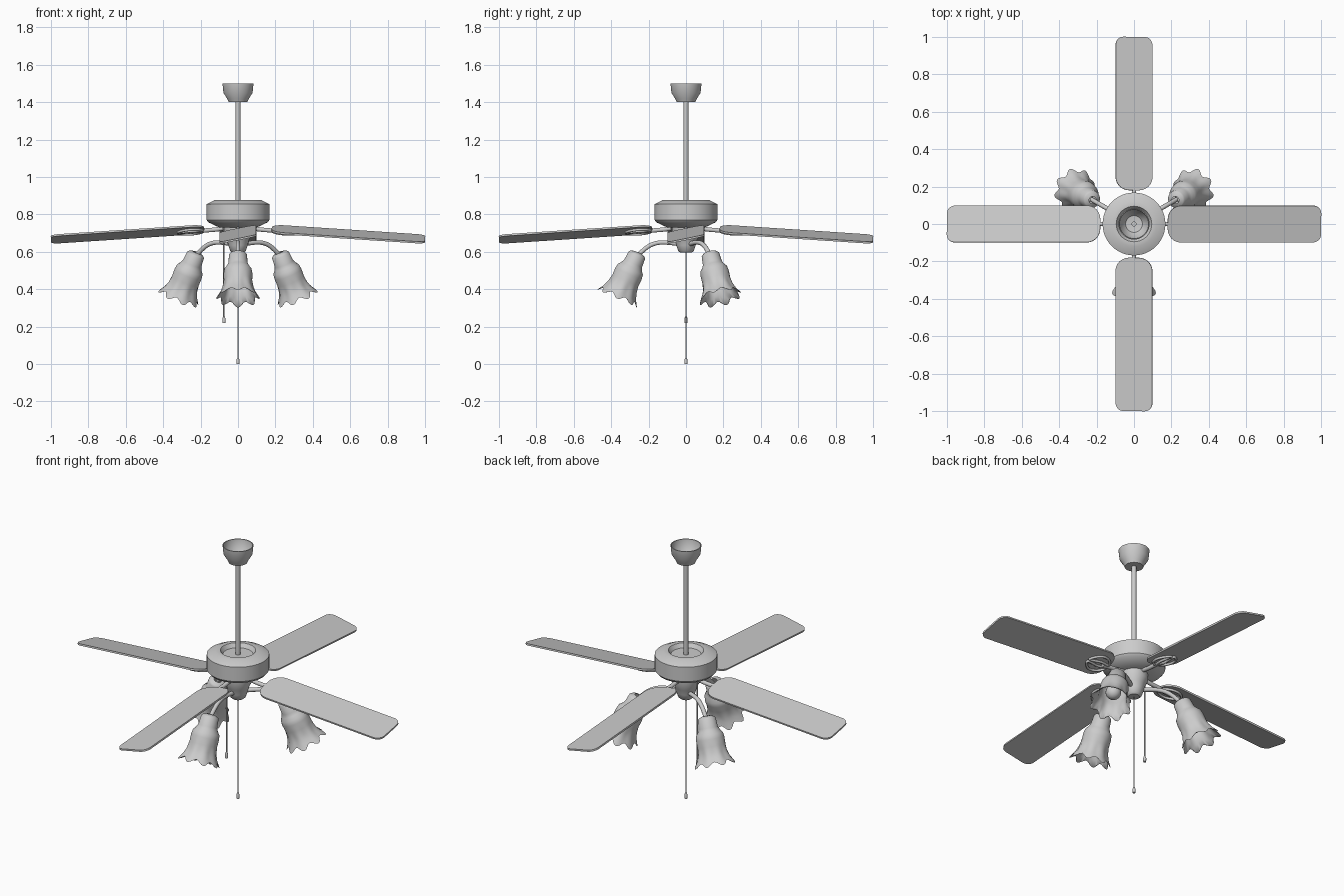
import bpy, bmesh
from math import sin, cos, pi, radians
from mathutils import Matrix, Vector

cube = bpy.data.objects.get("Cube")
if cube:
    bpy.data.objects.remove(cube, do_unlink=True)

# One plain grey for everything
grey = bpy.data.materials.new("plain_grey")
grey.use_nodes = True
colour = (0.6, 0.6, 0.6, 1)
grey.diffuse_color = colour
for node in grey.node_tree.nodes:
    if node.type == 'BSDF_PRINCIPLED':
        node.inputs["Base Color"].default_value = colour


def activate(ob):
    bpy.ops.object.select_all(action='DESELECT')
    ob.select_set(True)
    bpy.context.view_layer.objects.active = ob


def finish(name, bm, matrix=Matrix(), angle=35):
    bmesh.ops.recalc_face_normals(bm, faces=bm.faces)
    me = bpy.data.meshes.new(name)
    bm.to_mesh(me)
    bm.free()
    me.materials.append(grey)
    ob = bpy.data.objects.new(name, me)
    bpy.context.collection.objects.link(ob)
    ob.matrix_world = matrix
    activate(ob)
    bpy.ops.object.shade_smooth_by_angle(angle=radians(angle))
    return ob


def lathe(name, profile, matrix=Matrix(), sides=40, waves=0, flare=None, angle=35):
    """Turn (radius, height) points about z; flare(i) scallops ring i."""
    bm = bmesh.new()
    rings = []
    for i, (r, z) in enumerate(profile):
        amount = flare(i) if flare else 0
        ring = []
        for k in range(sides):
            t = 2 * pi * k / sides
            w = amount * cos(waves * t)
            ring.append(bm.verts.new(((r + w) * cos(t), (r + w) * sin(t), z - 1.3 * w)))
        rings.append(ring)
    for a, b in zip(rings, rings[1:]):
        for k in range(sides):
            n = (k + 1) % sides
            bm.faces.new((a[k], a[n], b[n], b[k]))
    bmesh.ops.remove_doubles(bm, verts=bm.verts, dist=0.00001)
    return finish(name, bm, matrix, angle)


def tube(name, points, radius, matrix=Matrix(), cyclic=False):
    cu = bpy.data.curves.new(name, 'CURVE')
    cu.dimensions = '3D'
    cu.bevel_depth = radius
    cu.bevel_resolution = 3
    cu.use_fill_caps = True
    sp = cu.splines.new('NURBS')
    sp.points.add(len(points) - 1)
    for p, co in zip(sp.points, points):
        p.co = (*co, 1)
    sp.order_u = 3
    sp.use_endpoint_u = not cyclic
    sp.use_cyclic_u = cyclic
    sp.resolution_u = 6
    cu.materials.append(grey)
    ob = bpy.data.objects.new(name, cu)
    bpy.context.collection.objects.link(ob)
    ob.matrix_world = matrix
    activate(ob)
    bpy.ops.object.convert(target='MESH')
    bpy.ops.object.shade_smooth_by_angle(angle=radians(40))


# Ceiling cup, open at the top, and hanging rod
lathe("ceiling_cup", [(0, 1.4), (0.05, 1.4), (0.056, 1.415), (0.078, 1.45), (0.083, 1.5),
                      (0.078, 1.5), (0.073, 1.452), (0.045, 1.418), (0, 1.412)])
lathe("hanging_rod", [(0, 0.85), (0.013, 0.85), (0.013, 1.43), (0, 1.43)], sides=20)

# Motor housing with a recessed top, and the hub below it
lathe("motor_housing", [(0, 0.73), (0.1, 0.73), (0.158, 0.757), (0.168, 0.77), (0.168, 0.855),
                        (0.12, 0.878), (0.095, 0.878), (0.08, 0.855), (0, 0.855)], sides=48)
lathe("light_hub", [(0, 0.735), (0.075, 0.735), (0.075, 0.695), (0.06, 0.665),
                    (0.052, 0.635), (0.042, 0.605), (0.03, 0.595), (0, 0.595)])


# Blades with their brackets
def corner(cx, cy, rx, ry, start, steps=6):
    return [(cx + rx * cos(start + pi / 2 * k / steps), cy + ry * sin(start + pi / 2 * k / steps))
            for k in range(steps + 1)]


half = (corner(0.757, 0.06, 0.045, 0.04, 0)
        + corner(0.05, 0.025, 0.07, 0.075, pi / 2))
outline = half + [(x, -y) for x, y in reversed(half)]

for q in range(4):
    turn = Matrix.Rotation(q * pi / 2, 4, 'Z')
    place = (turn @ Matrix.Translation((0.2, 0, 0.72))
             @ Matrix.Rotation(radians(3.8), 4, 'Y') @ Matrix.Rotation(radians(11.5), 4, 'X'))
    bm = bmesh.new()
    face = bm.faces.new([bm.verts.new((x, y, -0.005)) for x, y in outline])
    top = bmesh.ops.extrude_face_region(bm, geom=[face])["geom"]
    bmesh.ops.translate(bm, vec=(0, 0, 0.01),
                        verts=[v for v in top if isinstance(v, bmesh.types.BMVert)])
    finish("blade_%d" % (q + 1), bm, place)

    tube("bracket_arm", [(0.08, 0, 0.725), (0.12, 0, 0.718), (0.17, 0, 0.715), (0.22, 0, 0.709)],
         0.012, turn)
    for side in (1, -1):
        loop = [(-0.02, 0.005), (0.01, 0.05), (0.06, 0.065), (0.1, 0.045),
                (0.13, 0.005), (0.09, 0.01), (0.04, 0.02)]
        tube("bracket_loop", [(x, side * y, -0.011) for x, y in loop], 0.007, place, True)

# Three lamps on curved arms
outer = [(0.02, 0.015), (0.04, 0.008), (0.048, 0), (0.052, -0.05), (0.06, -0.068), (0.073, -0.085),
         (0.077, -0.11), (0.076, -0.15), (0.08, -0.185), (0.09, -0.215), (0.108, -0.245)]
inner = [(r - 0.004, z + 0.001) for r, z in reversed(outer[3:])]
shade = outer + inner + [(0, -0.05)]
last = len(outer) - 1


def scallop(i):
    away = i - last if i <= last else last + 1 - i
    return {0: 0.009, -1: 0.006, -2: 0.003}.get(away, 0)


for a in (30, 150, 270):
    turn = Matrix.Rotation(radians(a), 4, 'Z')
    tube("lamp_arm", [(0.03, 0, 0.64), (0.09, 0, 0.65), (0.16, 0, 0.65),
                      (0.22, 0, 0.62), (0.262, 0, 0.575)], 0.012, turn)
    place = (turn @ Matrix.Translation((0.262, 0, 0.583))
             @ Matrix.Rotation(radians(-24.5), 4, 'Y'))
    lathe("lamp_shade", shade, place, 64, 8, scallop, 50)
    bm = bmesh.new()
    bmesh.ops.create_uvsphere(bm, u_segments=20, v_segments=12, radius=0.042)
    bmesh.ops.translate(bm, verts=bm.verts, vec=(0, 0, -0.15))
    finish("bulb", bm, place, 60)
    lathe("bulb_neck", [(0.022, -0.04), (0.022, -0.12)], place, 16)

# Pull chains with small end weights
for x, low, high in ((0, 0, 0.6), (-0.075, 0.22, 0.735)):
    place = Matrix.Translation((x, 0, 0))
    lathe("pull_chain", [(0, low + 0.02), (0.004, low + 0.02), (0.004, high), (0, high)], place, 10)
    lathe("pull_weight", [(0, low), (0.008, low), (0.009, low + 0.02), (0.005, low + 0.033),
                          (0, low + 0.035)], place, 12)
